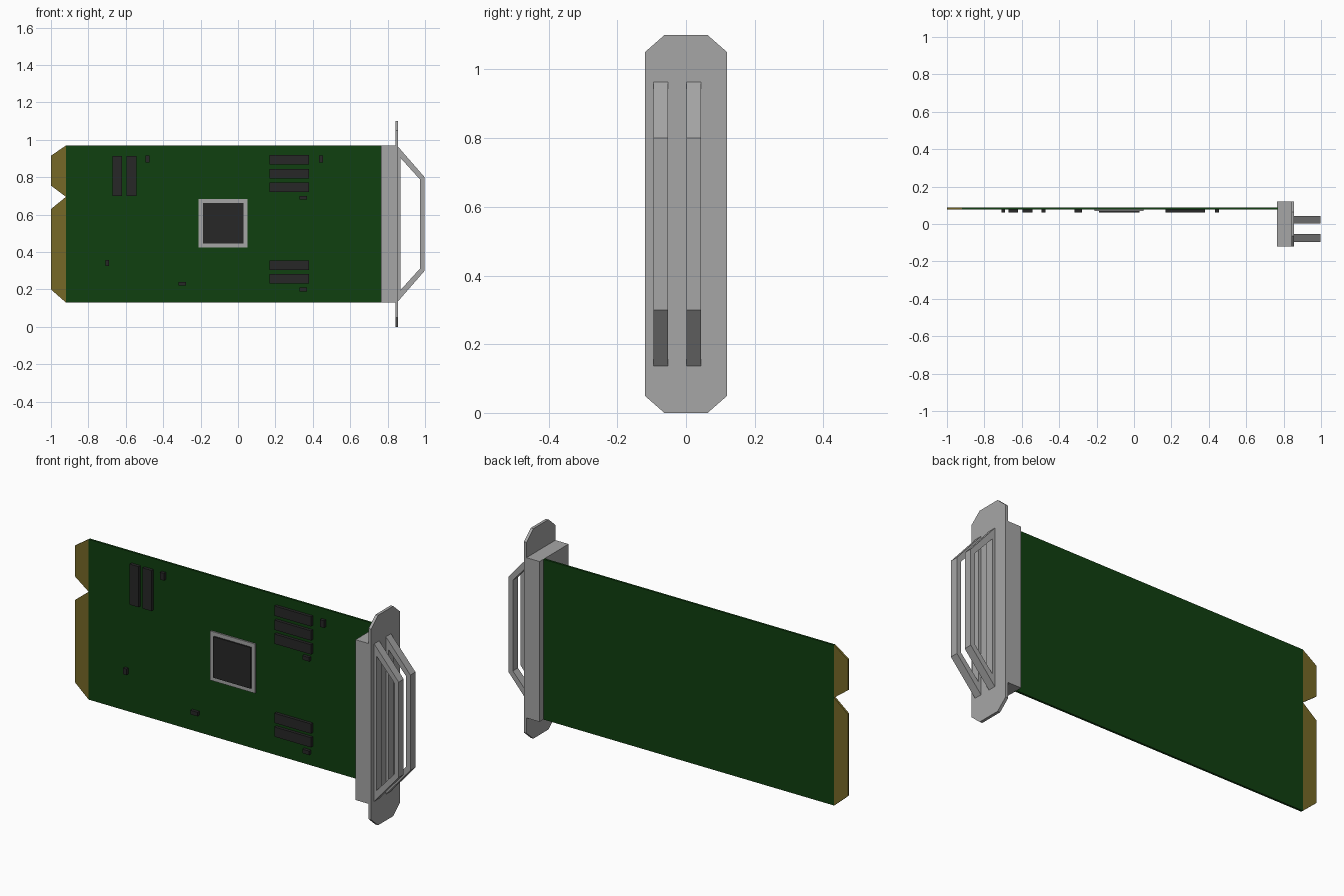
import bpy
import bmesh

if "Cube" in bpy.data.objects:
    bpy.data.objects.remove(bpy.data.objects["Cube"], do_unlink=True)


def material(name, r, g, b):
    m = bpy.data.materials.new(name)
    m.use_nodes = True
    m.diffuse_color = (r, g, b, 1)
    m.node_tree.nodes["Principled BSDF"].inputs["Base Color"].default_value = (r, g, b, 1)
    return m


GREEN = material("board green", 0.005, 0.05, 0.005)
GOLD = material("contact gold", 0.18, 0.14, 0.02)
GREY = material("metal grey", 0.38, 0.38, 0.38)
BLACK = material("chip black", 0.02, 0.02, 0.02)


def finish(bm, name, mat):
    bmesh.ops.recalc_face_normals(bm, faces=bm.faces)
    mesh = bpy.data.meshes.new(name)
    bm.to_mesh(mesh)
    bm.free()
    mesh.materials.append(mat)
    obj = bpy.data.objects.new(name, mesh)
    bpy.context.collection.objects.link(obj)
    return obj


def prism(name, outline, direction, mat):
    """Extrude a flat outline of 3D points along a direction."""
    bm = bmesh.new()
    face = bm.faces.new([bm.verts.new(p) for p in outline])
    ext = bmesh.ops.extrude_face_region(bm, geom=[face])
    moved = [v for v in ext["geom"] if isinstance(v, bmesh.types.BMVert)]
    bmesh.ops.translate(bm, verts=moved, vec=direction)
    return finish(bm, name, mat)


def box(name, x0, x1, y0, y1, z0, z1, mat):
    outline = [(x0, y0, z0), (x1, y0, z0), (x1, y0, z1), (x0, y0, z1)]
    return prism(name, outline, (0, y1 - y0, 0), mat)


# Circuit board and notched edge contacts
FRONT, BACK = 0.077, 0.088
BOTTOM, TOP = 0.13, 0.97
box("circuit_board", -0.92, 0.77, FRONT, BACK, BOTTOM, TOP, GREEN)
for name, z0, z1, z2, z3 in (("lower_contacts", BOTTOM, 0.2, 0.63, 0.695),
                             ("upper_contacts", 0.695, 0.755, 0.915, TOP)):
    outline = [(-0.92, FRONT, z0), (-0.92, FRONT, z3), (-1, FRONT, z2), (-1, FRONT, z1)]
    prism(name, outline, (0, BACK - FRONT, 0), GOLD)

# Processor: metal frame with a dark die
box("processor_frame", -0.21, 0.05, 0.069, FRONT, 0.425, 0.683, GREY)
box("processor_die", -0.187, 0.03, 0.061, 0.069, 0.447, 0.662, BLACK)


def chip(name, x, z, width, height):
    box(name, x, x + width, 0.061, FRONT, z, z + height, BLACK)


# Memory chips
for i, z in enumerate((0.233, 0.305, 0.72, 0.793, 0.867)):
    chip(f"wide_chip_{i + 1}", 0.168, z, 0.212, 0.051)
for i, x in enumerate((-0.671, -0.596)):
    chip(f"tall_chip_{i + 1}", x, 0.7, 0.052, 0.213)

# Small components, upright and lying
for i, (x, z) in enumerate(((-0.495, 0.879), (0.432, 0.879), (-0.709, 0.326))):
    size = (0.023, 0.038) if i < 2 else (0.02, 0.032)
    chip(f"upright_component_{i + 1}", x, z, *size)
for i, (x, z) in enumerate(((0.33, 0.68), (0.33, 0.19), (-0.318, 0.22))):
    chip(f"flat_component_{i + 1}", x, z, 0.04, 0.021)

# Bracket block and chamfered face plate
box("bracket_block", 0.765, 0.841, -0.12, 0.12, BOTTOM, TOP, GREY)
plate = [(-0.063, 0), (0.063, 0), (0.12, 0.05), (0.12, 1.05),
         (0.063, 1.1), (-0.063, 1.1), (-0.12, 1.05), (-0.12, 0.05)]
prism("face_plate", [(0.841, y, z) for y, z in plate], (0.015, 0, 0), GREY)


# Two closed trapezoid handles
def handle(name, y0, y1):
    mid = 0.55
    outer = [(0.855, 0.414), (0.998, 0.25)]
    inner = [(0.87, 0.352), (0.973, 0.238)]

    def loop(half):
        return [(x, mid + h) for x, h in half] + [(x, mid - h) for x, h in reversed(half)]

    bm = bmesh.new()
    rings = [[bm.verts.new((x, y, z)) for x, z in loop(half)]
             for half, y in ((outer, y0), (outer, y1), (inner, y1), (inner, y0))]
    for a, b in zip(rings, rings[1:] + rings[:1]):
        for i in range(4):
            j = (i + 1) % 4
            bm.faces.new((a[i], a[j], b[j], b[i]))
    finish(bm, name, GREY)


handle("front_handle", -0.095, -0.053)
handle("back_handle", 0.002, 0.044)
